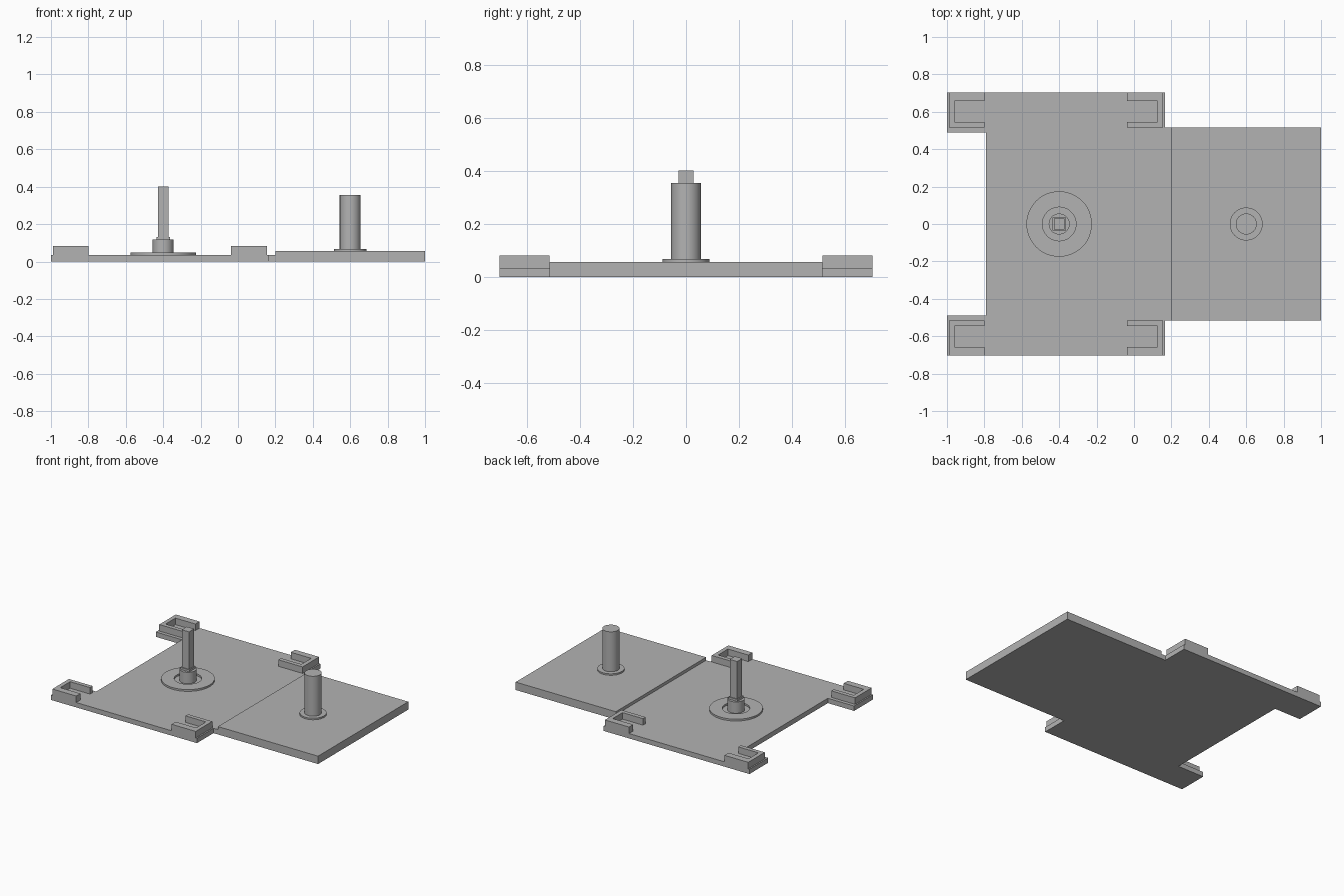
import bpy
import bmesh
import math

default = bpy.data.objects.get("Cube")
if default:
    bpy.data.objects.remove(default, do_unlink=True)

grey = bpy.data.materials.new("plain_grey")
grey.use_nodes = True
grey.diffuse_color = (0.45, 0.45, 0.45, 1)
grey.node_tree.nodes["Principled BSDF"].inputs["Base Color"].default_value = (0.45, 0.45, 0.45, 1)


def finish(name, bm, location=(0, 0, 0), smooth=False):
    bmesh.ops.recalc_face_normals(bm, faces=bm.faces[:])
    mesh = bpy.data.meshes.new(name)
    bm.to_mesh(mesh)
    bm.free()
    mesh.materials.append(grey)
    obj = bpy.data.objects.new(name, mesh)
    obj.location = location
    bpy.context.collection.objects.link(obj)
    if smooth:
        bpy.ops.object.select_all(action="DESELECT")
        obj.select_set(True)
        bpy.context.view_layer.objects.active = obj
        bpy.ops.object.shade_smooth_by_angle(angle=math.radians(35))
    return obj


def extrude_outline(name, points, bottom, top):
    """Prism from a flat outline."""
    bm = bmesh.new()
    face = bm.faces.new([bm.verts.new((x, y, bottom)) for x, y in points])
    grown = bmesh.ops.extrude_face_region(bm, geom=[face])["geom"]
    verts = [g for g in grown if isinstance(g, bmesh.types.BMVert)]
    bmesh.ops.translate(bm, verts=verts, vec=(0, 0, top - bottom))
    return finish(name, bm)


def box(name, x0, x1, y0, y1, bottom, top):
    return extrude_outline(name, [(x0, y0), (x1, y0), (x1, y1), (x0, y1)], bottom, top)


def lathe(name, profile, x, segments=48):
    """Turned part from a radius/height profile around a vertical axis."""
    bm = bmesh.new()
    verts = [bm.verts.new((r, 0, z)) for r, z in profile]
    edges = [bm.edges.new(pair) for pair in zip(verts, verts[1:])]
    bmesh.ops.spin(bm, geom=verts + edges, cent=(0, 0, 0), axis=(0, 0, 1),
                   angle=math.tau, steps=segments)
    bmesh.ops.remove_doubles(bm, verts=bm.verts[:], dist=0.0001)
    return finish(name, bm, (x, 0, 0), smooth=True)


BASE_TOP = 0.035
DECK_TOP = 0.057
BRACKET_TOP = 0.082

# Base plate with two arms at the left end and a tongue at the right end
half = [(-0.79, 0.49), (-1, 0.49), (-1, 0.704), (0.165, 0.704), (0.165, 0.515), (0.2, 0.515)]
extrude_outline("base_plate", half + [(x, -y) for x, y in reversed(half)], 0, BASE_TOP)

# Thicker deck plate
box("deck_plate", 0.2, 1, -0.515, 0.515, 0, DECK_TOP)

# Four C-shaped corner brackets, open toward the middle of the base
for side, y_sign in (("back", 1), ("front", -1)):
    for end, closed, opened in (("left", 0.155, -0.038), ("right", -0.99, -0.80)):
        inner = closed + math.copysign(0.03, opened - closed)
        outline = [(opened, 0.515), (closed, 0.515), (closed, 0.704), (opened, 0.704),
                   (opened, 0.657), (inner, 0.657), (inner, 0.545), (opened, 0.545)]
        extrude_outline(f"{side}_{end}_bracket", [(x, y * y_sign) for x, y in outline],
                        BASE_TOP, BRACKET_TOP)

# Ring, hub and square post on the base plate
lathe("base_ring", [(0.09, BASE_TOP), (0.175, BASE_TOP), (0.175, 0.048),
                    (0.09, 0.048), (0.09, BASE_TOP)], -0.4)
lathe("post_hub", [(0, BASE_TOP), (0.056, BASE_TOP), (0.056, 0.117), (0, 0.117)], -0.4)
for name, h, bottom, top in (("post_collar", 0.036, 0.117, 0.132), ("square_post", 0.029, 0.132, 0.402)):
    box(name, -0.4 - h, -0.4 + h, -h, h, bottom, top)

# Flanged round pin on the deck plate
lathe("round_pin", [(0, DECK_TOP), (0.088, DECK_TOP), (0.088, 0.068), (0.056, 0.068),
                    (0.056, 0.356), (0, 0.356)], 0.6)
